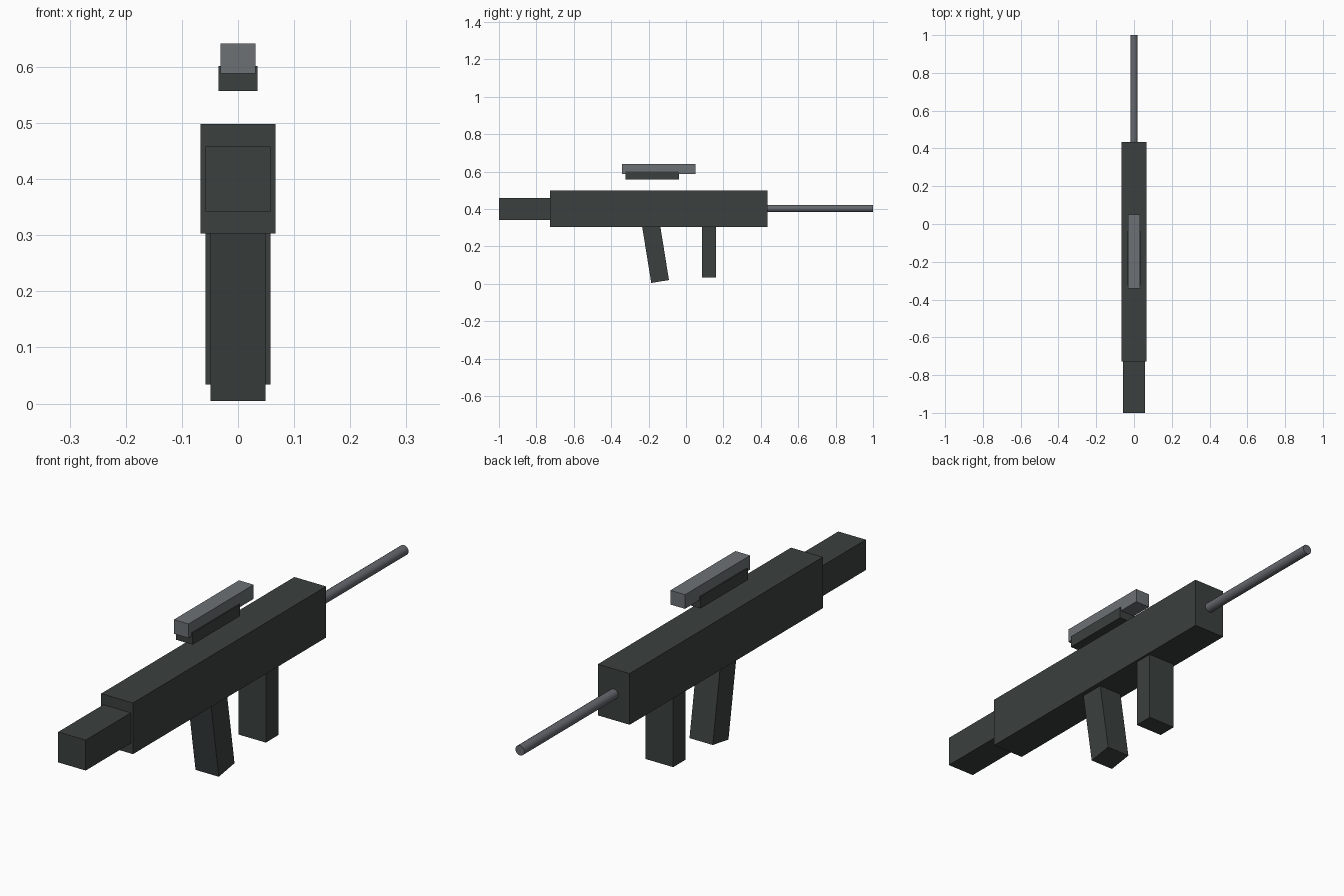
import bpy
import math

cube = bpy.data.objects.get("Cube")
if cube:
    bpy.data.objects.remove(cube, do_unlink=True)


def material(name, rgb):
    mat = bpy.data.materials.new(name)
    mat.use_nodes = True
    mat.diffuse_color = (*rgb, 1)
    mat.node_tree.nodes["Principled BSDF"].inputs["Base Color"].default_value = (*rgb, 1)
    return mat


charcoal = material("charcoal", (0.043, 0.052, 0.050))
grey = material("mid_grey", (0.150, 0.165, 0.178))
steel = material("steel_grey", (0.130, 0.138, 0.155))


def box(name, width, y_range, z_range, mat, tilt=0):
    """Box centred on x, spanning the given y and z, tilted about x."""
    (y0, y1), (z0, z1) = y_range, z_range
    bpy.ops.mesh.primitive_cube_add(size=1, location=(0, (y0 + y1) / 2, (z0 + z1) / 2))
    obj = bpy.context.object
    obj.name = name
    obj.scale = (width, y1 - y0, z1 - z0)
    obj.rotation_euler.x = math.radians(tilt)
    obj.data.materials.append(mat)
    return obj


# Body, stock and magazine
box("receiver", 0.134, (-0.728, 0.435), (0.303, 0.498), charcoal)
box("stock", 0.116, (-1.0, -0.70), (0.342, 0.458), charcoal)
box("magazine", 0.116, (0.085, 0.16), (0.034, 0.32), charcoal)

# Slanted grip, its top end sunk into the receiver
box("grip", 0.098, (-0.2116, -0.1156), (0.0105, 0.3265), charcoal, tilt=9.2)

# Sight floating above the receiver on its mount
box("sight_mount", 0.07, (-0.323, -0.038), (0.557, 0.602), charcoal)
box("sight", 0.062, (-0.342, 0.05), (0.588, 0.642), grey)

# Barrel
bpy.ops.mesh.primitive_cylinder_add(vertices=16, radius=0.019, depth=0.585,
                                    location=(0, 0.7075, 0.403),
                                    rotation=(math.pi / 2, 0, 0))
barrel = bpy.context.object
barrel.name = "barrel"
barrel.data.materials.append(steel)
bpy.ops.object.shade_smooth_by_angle(angle=math.radians(30))
